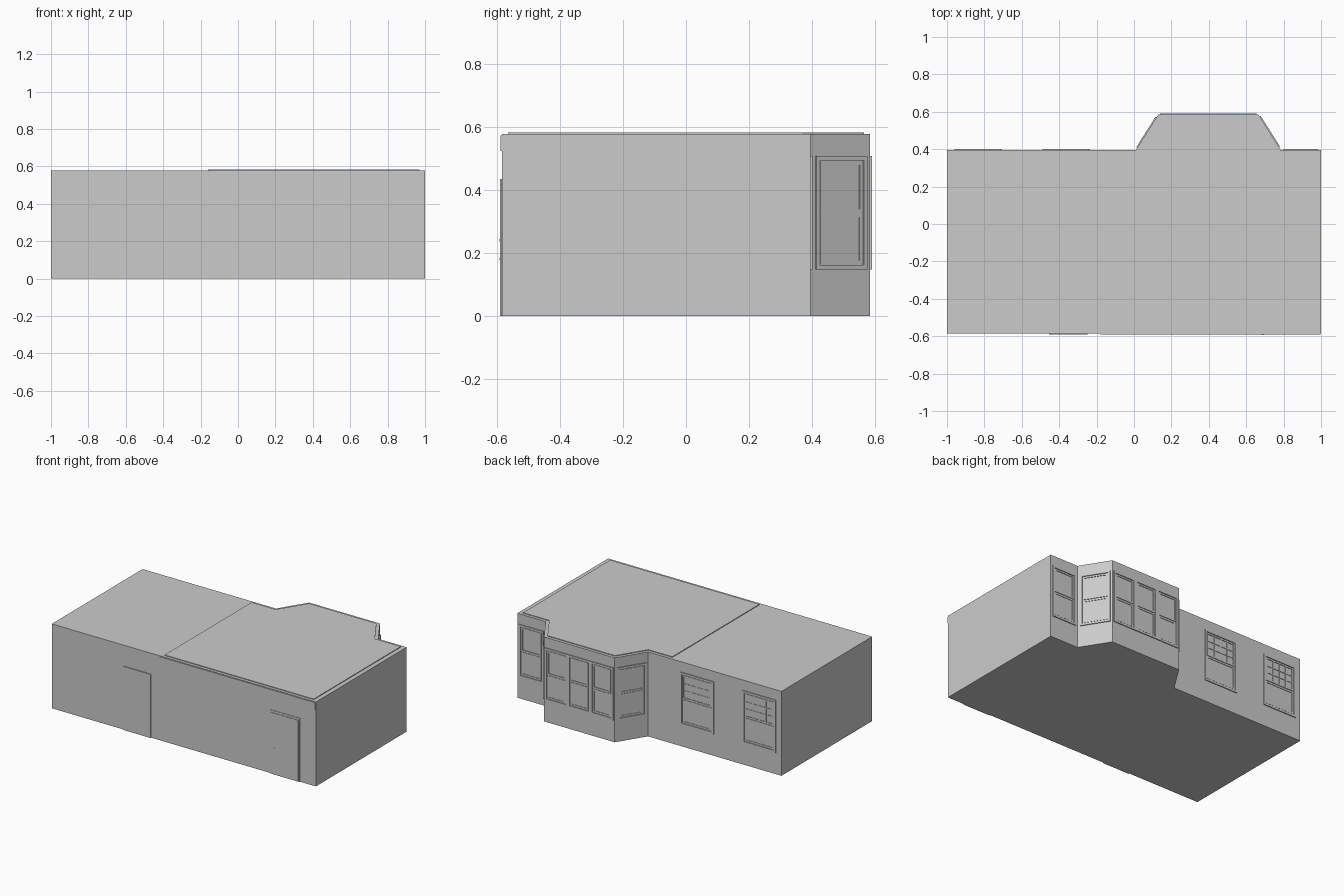
import bpy
import bmesh
from mathutils import Matrix, Vector

if "Cube" in bpy.data.objects:
    bpy.data.objects.remove(bpy.data.objects["Cube"])


def finish(bm, name):
    bmesh.ops.recalc_face_normals(bm, faces=bm.faces[:])
    me = bpy.data.meshes.new(name)
    bm.to_mesh(me)
    bm.free()
    ob = bpy.data.objects.new(name, me)
    bpy.context.collection.objects.link(ob)
    return ob


def prism(name, outline, z0, z1):
    bm = bmesh.new()
    face = bm.faces.new([bm.verts.new((x, y, z0)) for x, y in outline])
    top = bmesh.ops.extrude_face_region(bm, geom=[face])["geom"]
    bmesh.ops.translate(bm, vec=(0, 0, z1 - z0),
                        verts=[v for v in top if isinstance(v, bmesh.types.BMVert)])
    return finish(bm, name)


def box(bm, lo, hi):
    lo, hi = Vector(lo), Vector(hi)
    size = hi - lo
    m = Matrix.Translation((lo + hi) / 2) @ Matrix.Diagonal((*size, 1))
    bmesh.ops.create_cube(bm, size=1, matrix=m)


def single_box(name, lo, hi):
    bm = bmesh.new()
    box(bm, lo, hi)
    return finish(bm, name)


def frame(bm, u0, u1, z0, z1, w, d):
    # Rectangular border; local x runs along the wall, -y points outward
    box(bm, (u0, -d, z0), (u0 + w, 0.004, z1))
    box(bm, (u1 - w, -d, z0), (u1, 0.004, z1))
    box(bm, (u0 + w, -d, z0), (u1 - w, 0.004, z0 + w))
    box(bm, (u0 + w, -d, z1 - w), (u1 - w, 0.004, z1))


def window(name, a, b, panes=1, cols=1, rows=1, z0=0.148, z1=0.508):
    # Double-hung window on the wall line a -> b (outside to the right)
    a, b = Vector((*a, 0)), Vector((*b, 0))
    along = (b - a).normalized()
    width = (b - a).length
    bm = bmesh.new()
    step = width / panes
    mid = (z0 + z1) / 2
    for i in range(panes):
        u0, u1 = i * step, (i + 1) * step
        frame(bm, u0, u1, z0, z1, 0.014, 0.006)
        s0, s1 = u0 + 0.017, u1 - 0.017
        frame(bm, s0, s1, mid, z1 - 0.017, 0.011, 0.004)
        frame(bm, s0, s1, z0 + 0.017, mid - 0.004, 0.011, 0.003)
        # Glazing bars in the upper sash
        g0, g1, h0, h1 = s0 + 0.011, s1 - 0.011, mid + 0.011, z1 - 0.028
        for c in range(1, cols):
            x = g0 + (g1 - g0) * c / cols
            box(bm, (x - 0.003, -0.0035, h0), (x + 0.003, 0.002, h1))
        for r in range(1, rows):
            z = h0 + (h1 - h0) * r / rows
            box(bm, (g0, -0.003, z - 0.003), (g1, 0.002, z + 0.003))
    out = Vector((along.y, -along.x, 0))
    m = Matrix((along, -out, (0, 0, 1))).transposed().to_4x4()
    bm.transform(Matrix.Translation(a) @ m)
    return finish(bm, name)


FRONT, BACK, BAY, TOP = -0.586, 0.396, 0.586, 0.578
BAY_PLAN = [(0.785, BACK), (0.665, BAY), (0.13, BAY), (0.01, BACK)]

# House body with bay
prism("house_body", [(-1, FRONT), (1, FRONT), (1, BACK), *BAY_PLAN, (-1, BACK)], 0, TOP)

# Raised roof panel following the bay
e = 0.02
prism("roof_panel", [(-0.16, FRONT + e), (0.97, FRONT + e), (0.97, BACK - e),
                     (0.773, BACK - e), (0.653, BAY - e), (0.142, BAY - e),
                     (0.022, BACK - e), (-0.16, BACK - e)], TOP - 0.005, TOP + 0.005)

# Front cornice band
single_box("front_cornice", (-0.18, -0.590, 0.525), (0.998, FRONT + 0.01, TOP - 0.004))

# Front doors
single_box("left_door", (-0.455, -0.592, 0), (-0.248, FRONT + 0.01, 0.435))
single_box("right_door_frame", (0.66, -0.589, 0), (0.88, FRONT + 0.01, 0.435))
single_box("right_door", (0.665, -0.592, 0), (0.87, FRONT + 0.01, 0.42))
for k, z in enumerate((0.18, 0.24)):
    single_box(f"door_hardware_{k}", (0.684, -0.593, z - 0.004), (0.692, -0.58, z + 0.004))

# Back windows with divided upper sashes
for k, x in enumerate((-0.235, -0.705)):
    window(f"back_window_{k}", (x, BACK), (x - 0.255, BACK), cols=4, rows=3)

# Corner window beside the bay
window("corner_window", (0.985, BACK), (0.80, BACK))

# Bay windows: triple centre and one on each slanted side
window("bay_centre_window", (0.655, BAY), (0.14, BAY), panes=3)
for k, (p, q) in enumerate(((0, 1), (2, 3))):
    a, b = Vector(BAY_PLAN[p]), Vector(BAY_PLAN[q])
    window(f"bay_side_window_{k}", a.lerp(b, 0.08), a.lerp(b, 0.94))
